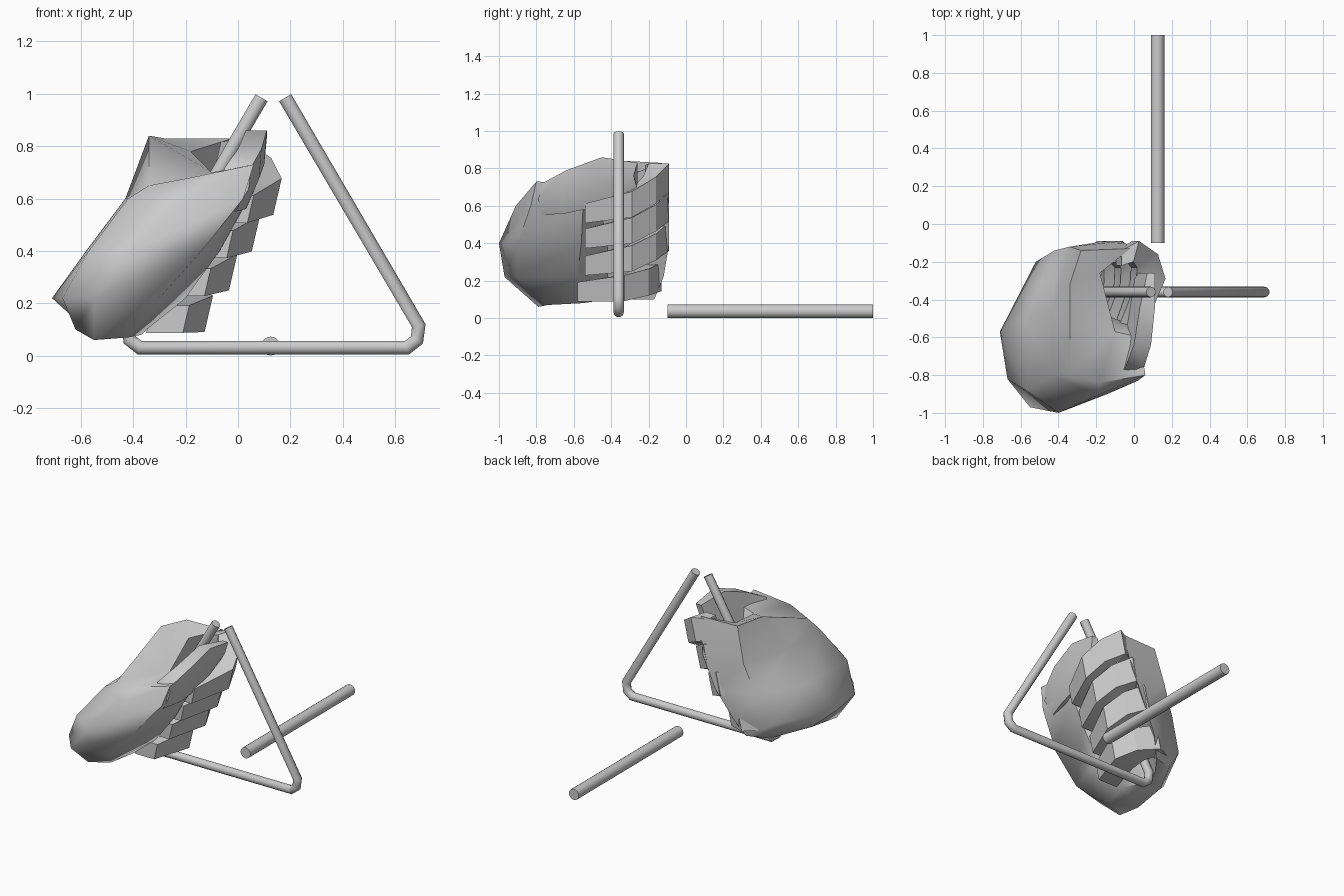
import bpy, bmesh, math
from mathutils import Vector

if "Cube" in bpy.data.objects:
    bpy.data.objects.remove(bpy.data.objects["Cube"])


def smooth(ob, angle):
    bpy.ops.object.select_all(action='DESELECT')
    ob.select_set(True)
    bpy.context.view_layer.objects.active = ob
    bpy.ops.object.shade_smooth_by_angle(angle=math.radians(angle))


def loft(name, rings, angle=40):
    """Skin a stack of equal-length rings and cap both ends."""
    bm = bmesh.new()
    vs = [[bm.verts.new(p) for p in r] for r in rings]
    n = len(vs[0])
    for a, b in zip(vs, vs[1:]):
        for i in range(n):
            j = (i + 1) % n
            bm.faces.new((a[i], a[j], b[j], b[i]))
    caps = [bm.faces.new(vs[0]), bm.faces.new(vs[-1])]
    bmesh.ops.triangulate(bm, faces=caps)
    bmesh.ops.recalc_face_normals(bm, faces=bm.faces)
    me = bpy.data.meshes.new(name)
    bm.to_mesh(me)
    bm.free()
    ob = bpy.data.objects.new(name, me)
    bpy.context.collection.objects.link(ob)
    smooth(ob, angle)
    return ob


def rod_x(z):
    """x of the gripped triangle leg at height z"""
    return -0.42 + 0.586 * (z - 0.12)


# bent metal triangle
cx, y0 = 0.135, -0.36
half = [(0.045, 0.985), (0.555, 0.115), (0.548, 0.06), (0.51, 0.031)]
pts = [(cx - x, z) for x, z in half] + [(cx + x, z) for x, z in reversed(half)]
cu = bpy.data.curves.new("triangle_bar", 'CURVE')
cu.dimensions = '3D'
cu.bevel_depth = 0.028
cu.bevel_resolution = 3
cu.use_fill_caps = True
sp = cu.splines.new('POLY')
sp.points.add(len(pts) - 1)
for p, (x, z) in zip(sp.points, pts):
    p.co = (x, y0, z, 1)
bar = bpy.data.objects.new("triangle_bar", cu)
bpy.context.collection.objects.link(bar)
bar.select_set(True)
bpy.context.view_layer.objects.active = bar
bpy.ops.object.convert(target='MESH')
smooth(bpy.context.object, 40)

# beater stick
bpy.ops.mesh.primitive_cylinder_add(vertices=16, radius=0.036, depth=1.1,
                                    location=(0.125, 0.45, 0.037),
                                    rotation=(math.pi / 2, 0, 0))
bpy.context.object.name = "beater"
smooth(bpy.context.object, 40)

# palm: C-shaped sections (knuckle, back, wrist, heel, inside of the grip)
levels = [
    (0.08, [(-.32, -.17), (-.46, -.22), (-.60, -.47), (-.62, -.70), (-.55, -.79),
            (-.42, -.74), (-.37, -.55), (-.48, -.42), (-.42, -.30)]),
    (0.22, [(-.26, -.12), (-.52, -.20), (-.71, -.57), (-.67, -.82), (-.55, -.97),
            (-.30, -.90), (-.20, -.58), (-.44, -.42), (-.37, -.27)]),
    (0.40, [(-.15, -.09), (-.42, -.14), (-.58, -.50), (-.57, -.88), (-.40, -1.0),
            (-.14, -.90), (-.07, -.56), (-.34, -.42), (-.27, -.24)]),
    (0.60, [(-.06, -.09), (-.34, -.12), (-.43, -.45), (-.42, -.80), (-.20, -.91),
            (.02, -.83), (.04, -.55), (-.22, -.46), (-.16, -.22)]),
    (0.82, [(-.02, -.13), (-.28, -.14), (-.34, -.32), (-.34, -.79), (-.18, -.84),
            (.06, -.80), (.03, -.60), (-.10, -.57), (-.18, -.26)]),
]
base_z = [.10, .10, .12, .10, .06, .07, .08, .10, .10]
rim_z = [.83, .83, .84, .65, .68, .73, .72, .70, .78]
rings = [[(x, y, z) for x, y in ring] for z, ring in levels]
for i, zs in ((0, base_z), (-1, rim_z)):
    rings[i] = [(x, y, z) for (x, y, _), z in zip(rings[i], zs)]
loft("palm", rings, 60)

# thumb: (y, inner x, outer x, bottom z, top z), leaning with the grip
thumb = []
for y, xa, xb, za, zb in [(-.77, -.08, .05, .55, .72), (-.64, -.03, .09, .56, .79),
                          (-.45, .00, .11, .60, .86), (-.26, .04, .11, .69, .83)]:
    zm = (za + zb) / 2
    thumb.append([(xa - .03, y, za), (xb - .06, y, za), (xb - .01, y - .02, zm),
                  (xb, y, zb), (xa + .03, y, zb)])
loft("thumb", thumb, 60)

# four curled fingers: knuckle height, tip height
outer = [(-.03, -.14), (.06, -.09), (.20, -.16), (.285, -.29), (.21, -.54)]
inner = [(-.03, -.22), (.03, -.20), (.09, -.23), (.13, -.31), (.07, -.54)]
names = ["index_finger", "middle_finger", "ring_finger", "little_finger"]
heights = [(.75, .56), (.595, .425), (.435, .28), (.22, .14)]
shift = [0, 0, 0, .04]
for name, (zk, zt), dy in zip(names, heights, shift):
    rings = []
    for (ox, oy), (ix, iy), f, h in zip(outer, inner, (1, 1, .65, .25, 0),
                                        (.07, .08, .075, .073, .055)):
        z = zt + (zk - zt) * f
        up = Vector((.22, 0, .95)) * h
        o = Vector((rod_x(z) + ox, oy - dy, z))
        i = Vector((rod_x(z) + ix, iy - dy, z))
        rings.append([o - up, o + up, i + up, i - up])
    loft(name, rings, 30)
